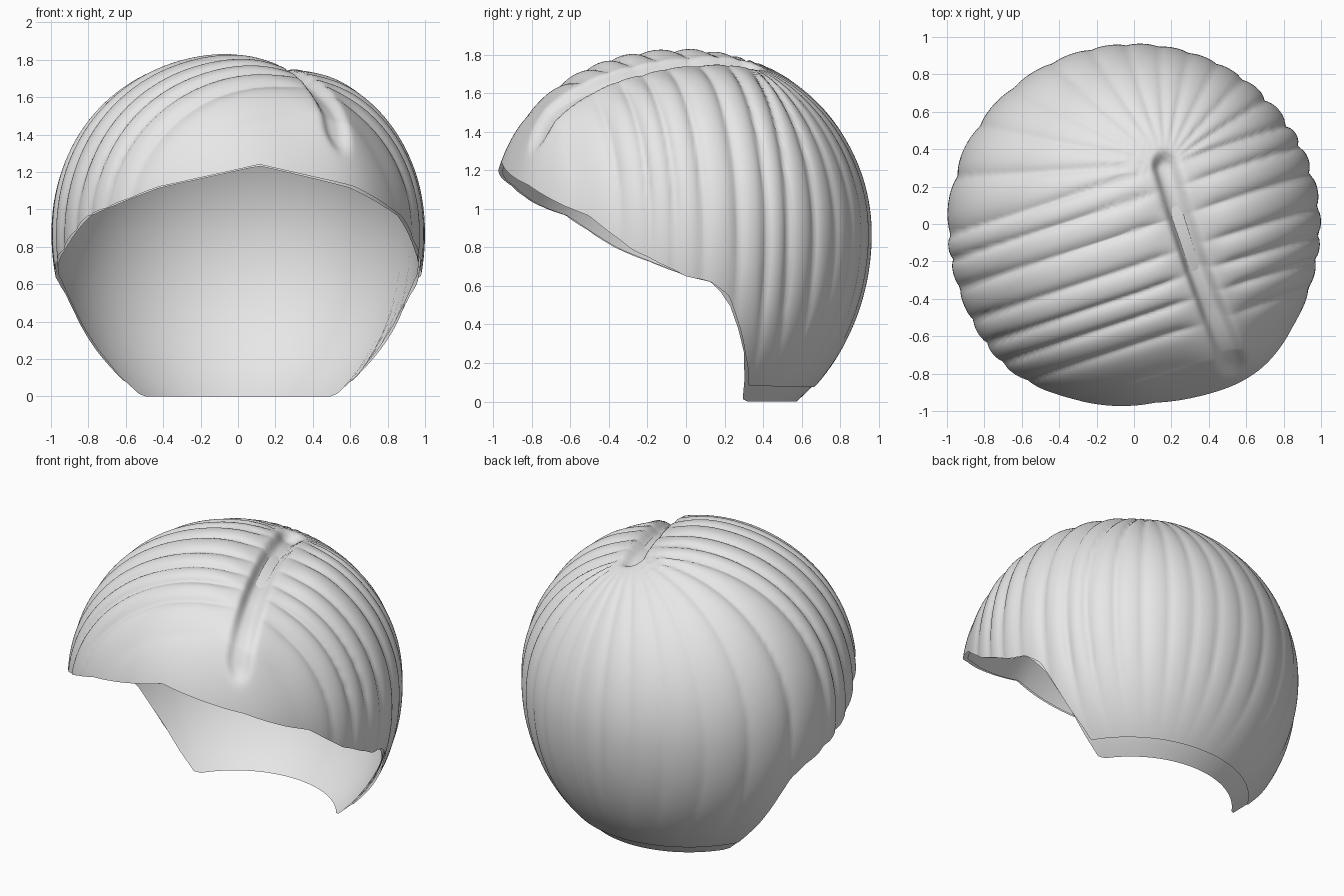
import bpy, bmesh, math
from mathutils import Vector

if "Cube" in bpy.data.objects:
    bpy.data.objects.remove(bpy.data.objects["Cube"])

CZ, TOP, LOW = 0.87, 0.965, 1.10         # widest height, upper and lower half heights
PART_A, PART_B = Vector((0.17, 0.32)), Vector((0.51, -0.72))
PART_LEN = (PART_B - PART_A).length
PART_DIR = (PART_B - PART_A) / PART_LEN

# Rim height by angle from the front (degrees, height)
HAIR_RIM = [(0, 1.24), (32, 1.12), (48, 1.015), (57, 0.965), (72, 0.79), (90, 0.65), (98, 0.62),
            (104, 0.55), (109, 0.38), (113, 0.24), (119, 0.08), (180, 0.075)]
SCALP_RIM = HAIR_RIM[:7] + [(104, 0.52), (109, 0.36), (114, 0.2), (118, 0.03),
                            (121, -0.009), (180, -0.009)]
# Height change of the hair along the parting (distance, offset)
PART_DIP = [(-0.2, 0), (0.1, -0.025), (0.3, -0.05), (0.6, -0.045), (0.85, 0.0),
            (1.05, 0.045), (1.25, 0.015), (1.4, 0)]


def smooth(a, b, x):
    t = min(1, max(0, (x - a) / (b - a)))
    return t * t * (3 - 2 * t)


def lookup(table, x):
    x = max(x, table[0][0])
    for (x0, y0), (x1, y1) in zip(table, table[1:]):
        if x <= x1:
            return y0 + (y1 - y0) * (x - x0) / (x1 - x0)
    return table[-1][1]


def head_point(a, u, rim):
    """Point on the head form: a = angle from the front, u = 0 crown to 1 rim."""
    front = math.cos(a)
    deg = min(180, abs(math.degrees(a) - 7 * max(0, front)))
    n = 2.1 + 0.1 * front
    h = lookup(rim, deg) - CZ
    end = math.acos((h / TOP) ** (n / 2)) if h > 0 else math.acos(h / LOW)
    phi = u * end
    c, s = math.cos(phi), math.sin(phi)
    if c > 0:
        z, r = TOP * c ** (2 / n), s ** (2 / n)
    else:
        z, r = LOW * c, s
    # fuller front corners
    r *= 1 + 0.025 * math.exp(-((abs(math.degrees(a)) - 42) / 17) ** 2) * s * s
    return Vector((r * math.sin(a), -r * front * (1.02 if front > 0 else 0.965), z))


def hair_offset(p, u):
    """Waves combed away from the parting, plus the parting groove."""
    q = Vector((p.x, p.y)) - PART_A
    s = q.dot(PART_DIR)
    t = abs(q.x * PART_DIR.y - q.y * PART_DIR.x)
    if s > 0:
        phase = s * math.pi / 0.15 + 0.5 * math.sin(9 * s)
        amp = 0.027 * (1 - smooth(0.75, 1.15, s))
    else:
        ang = math.atan2(-s, t)
        phase = ang * 12
        amp = 0.027 - 0.017 * smooth(0, 0.8, ang)
    amp *= smooth(-0.9, -0.2, p.z) * (1 - 0.5 * smooth(0.75, 1, u))
    d = (q - PART_DIR * min(PART_LEN, max(0, s))).length
    amp *= smooth(0.02, 0.25, d)
    wave = abs(math.sin(phase))
    out = -amp * (1 - wave * (2 - wave) * 0.5 - wave * 0.5)
    if p.z > 0.1:
        depth = 0.06 - 0.025 * smooth(0.8, 1.1, s)
        out -= depth * math.exp(-(d / 0.06) ** 4)
        out += lookup(PART_DIP, s) * math.exp(-(d / 0.2) ** 2)
    return out


def scalp_offset(p, u):
    return -0.01 - 0.01 * smooth(-0.8, -0.3, p.z) - 0.08 * (1 - u ** 5) * smooth(-0.6, 0.6, p.z)


def shell(name, rim, seg, rings, offset, mat):
    bm = bmesh.new()

    def vert(a, u):
        p = head_point(a, u, rim)
        p = p * (1 + offset(p, u))
        return bm.verts.new((p.x, p.y, max(0, p.z + CZ)))

    crown = vert(0, 0)
    rows = [[vert(-math.pi + 2 * math.pi * i / seg, j / rings) for i in range(seg)]
            for j in range(1, rings + 1)]
    for i in range(seg):
        k = (i + 1) % seg
        bm.faces.new((crown, rows[0][i], rows[0][k]))
        for r0, r1 in zip(rows, rows[1:]):
            bm.faces.new((r0[i], r1[i], r1[k], r0[k]))
    for f in bm.faces:
        f.smooth = True
    me = bpy.data.meshes.new(name)
    bm.to_mesh(me)
    bm.free()
    me.materials.append(mat)
    ob = bpy.data.objects.new(name, me)
    bpy.context.collection.objects.link(ob)
    return ob


grey = bpy.data.materials.new("light_grey")
grey.diffuse_color = (0.8, 0.8, 0.8, 1)
grey.use_nodes = True
grey.node_tree.nodes["Principled BSDF"].inputs["Base Color"].default_value = grey.diffuse_color

# Combed outer hair with side parting
shell("hair", HAIR_RIM, 300, 100, hair_offset, grey)
# Smooth inner cap, showing below the hair at the nape
shell("scalp_cap", SCALP_RIM, 96, 32, scalp_offset, grey)
